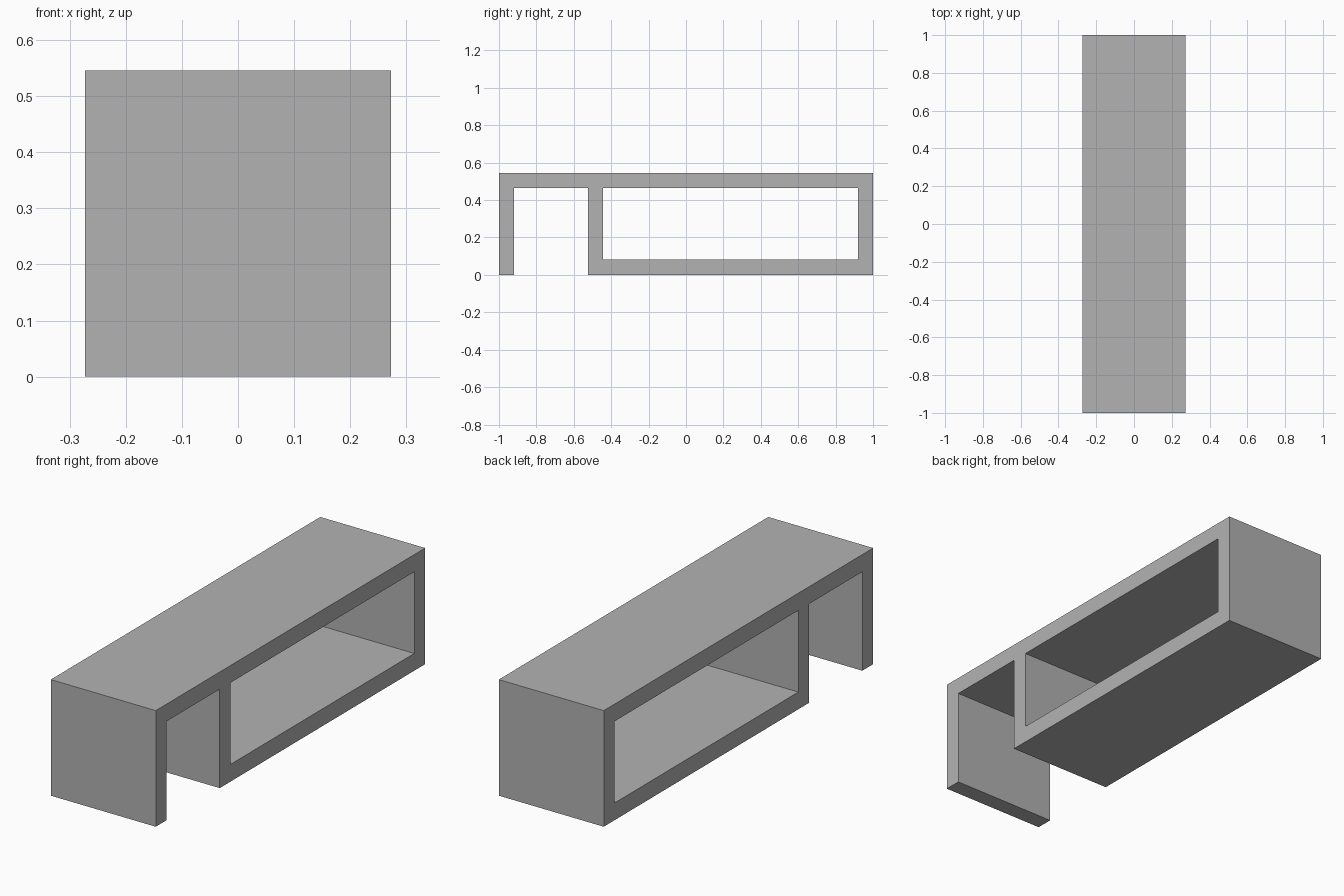
import bpy
import bmesh
from math import radians

cube = bpy.data.objects.get("Cube")
if cube:
    bpy.data.objects.remove(cube)

HALF_LENGTH, HALF_WIDTH, HEIGHT, BOARD = 1.0, 0.2727, 0.5455, 0.081
DIVIDER = -0.525  # front face of the inner upright
UNDER_TOP = HEIGHT - BOARD

grey = bpy.data.materials.new("plain grey")
grey.use_nodes = True
colour = (0.448, 0.448, 0.448, 1)
grey.diffuse_color = colour
grey.node_tree.nodes["Principled BSDF"].inputs["Base Color"].default_value = colour


def add_outline(curve, points):
    spline = curve.splines.new("POLY")
    spline.points.add(len(points) - 1)
    for point, (y, z) in zip(spline.points, points):
        point.co = (y, z, 0, 1)
    spline.use_cyclic_u = True


# Side profile: open leg bay at the front, closed box opening behind it
profile = bpy.data.curves.new("bench_profile", "CURVE")
profile.dimensions = "2D"
profile.fill_mode = "BOTH"
profile.extrude = HALF_WIDTH
add_outline(profile, [
    (-HALF_LENGTH, 0), (-HALF_LENGTH + BOARD, 0),
    (-HALF_LENGTH + BOARD, UNDER_TOP), (DIVIDER, UNDER_TOP),
    (DIVIDER, 0), (HALF_LENGTH, 0),
    (HALF_LENGTH, HEIGHT), (-HALF_LENGTH, HEIGHT),
])
add_outline(profile, [
    (DIVIDER + BOARD, BOARD), (DIVIDER + BOARD, UNDER_TOP),
    (HALF_LENGTH - BOARD, UNDER_TOP), (HALF_LENGTH - BOARD, BOARD),
])

# Turn the extruded profile into one clean mesh
helper = bpy.data.objects.new("profile_helper", profile)
bpy.context.collection.objects.link(helper)
bpy.context.view_layer.update()
evaluated = helper.evaluated_get(bpy.context.evaluated_depsgraph_get())
mesh = bpy.data.meshes.new_from_object(evaluated)
bpy.data.objects.remove(helper)
bpy.data.curves.remove(profile)

bm = bmesh.new()
bm.from_mesh(mesh)
bmesh.ops.remove_doubles(bm, verts=bm.verts, dist=0.0001)
bmesh.ops.recalc_face_normals(bm, faces=bm.faces)
for face in bm.faces:
    face.smooth = False
    face.material_index = 0
bm.to_mesh(mesh)
bm.free()
mesh.materials.clear()
mesh.materials.append(grey)

# Stand the profile upright, with its length along y
bench = bpy.data.objects.new("bench_frame", mesh)
bench.rotation_euler = (radians(90), 0, radians(90))
bpy.context.collection.objects.link(bench)
